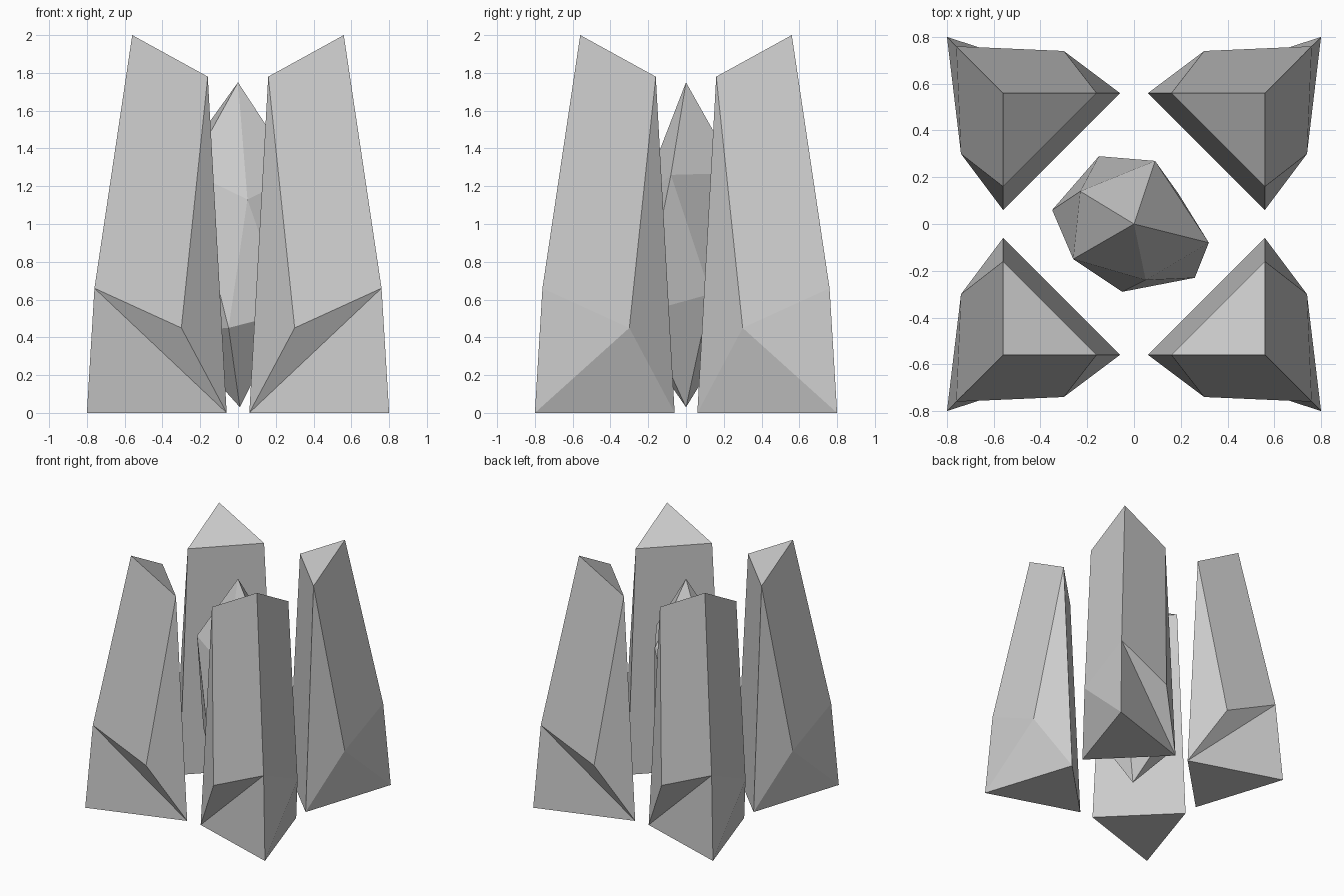
import bpy

if "Cube" in bpy.data.objects:
    bpy.data.objects.remove(bpy.data.objects["Cube"])


def add_mesh(name, verts, faces):
    mesh = bpy.data.meshes.new(name)
    mesh.from_pydata(verts, [], faces)
    mesh.validate()
    obj = bpy.data.objects.new(name, mesh)
    bpy.context.collection.objects.link(obj)
    return obj


# Corner pillars: outer edge (0-2), left edge (3-5), right edge (6-8)
PILLAR = [(.80, .80, 0), (.76, .76, .66), (.56, .56, 2.0),
          (.06, .56, 0), (.30, .74, .45), (.16, .56, 1.78),
          (.56, .06, 0), (.74, .30, .45), (.56, .16, 1.78)]
PILLAR_FACES = [(0, 6, 3), (2, 5, 8),              # base, sloped top
                (3, 6, 8, 5),                      # inner face
                (3, 5, 4), (6, 7, 8),              # narrow side facets
                (1, 4, 5, 2), (7, 1, 2, 8),        # upper outer faces
                (0, 3, 1), (3, 4, 1),              # lower outer faces
                (0, 7, 6), (0, 1, 7)]

for side, sx in (("left", -1), ("right", 1)):
    for end, sy in (("front", -1), ("back", 1)):
        verts = [(x * sx, y * sy, z) for x, y, z in PILLAR]
        faces = PILLAR_FACES if sx * sy > 0 else [f[::-1] for f in PILLAR_FACES]
        add_mesh(f"{end}_{side}_pillar", verts, faces)

# Central crystal: stretched, irregular twenty-sided shard made from two rings
UPPER = [(.09, .27, 1.27), (-.23, .14, 1.43), (-.26, -.15, 1.28),
         (.05, -.24, 1.13), (.32, -.08, 1.26)]
LOWER = [(-.15, .29, .50), (-.35, .06, .43), (-.05, -.29, .45),
         (.26, -.23, .53), (.19, .13, .63)]
TOP, BOTTOM = 10, 11
crystal_faces = []
for i in range(5):
    j = (i + 1) % 5
    crystal_faces += [(TOP, i, j), (i, 5 + i, j),
                      (j, 5 + i, 5 + j), (BOTTOM, 5 + j, 5 + i)]
add_mesh("center_crystal", UPPER + LOWER + [(0, 0, 1.75), (.01, 0, .03)],
         crystal_faces)
